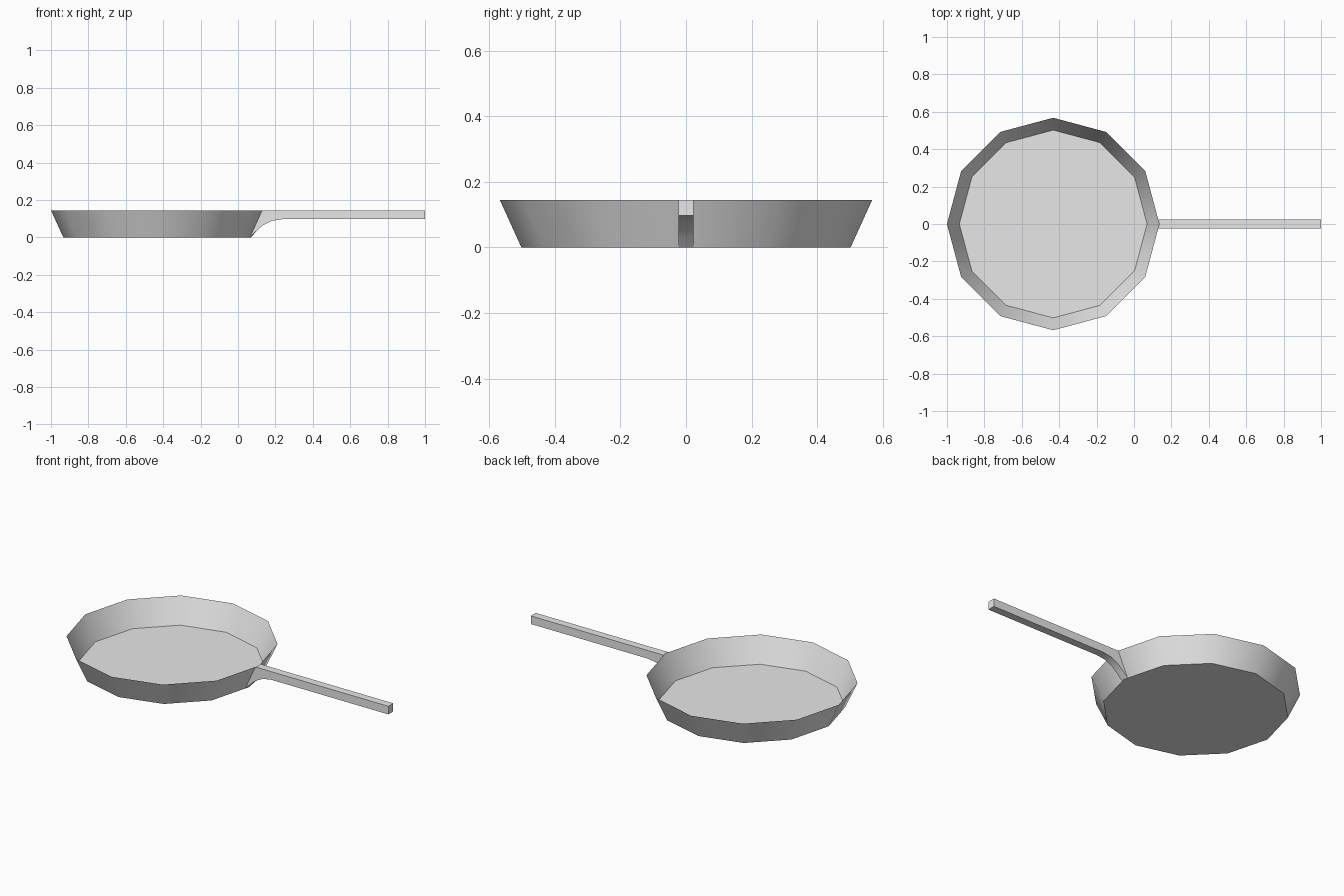
import bpy
import bmesh
import math

cube = bpy.data.objects.get("Cube")
if cube:
    bpy.data.objects.remove(cube, do_unlink=True)

SIDES = 12
CENTRE_X = -0.432
FLOOR_R, RIM_R = 0.502, 0.568
HEIGHT = 0.145
HALF_W = 0.023

grey = bpy.data.materials.new("light grey metal")
grey.use_nodes = True
grey.diffuse_color = (0.8, 0.8, 0.8, 1)
grey.node_tree.nodes["Principled BSDF"].inputs["Base Color"].default_value = (0.8, 0.8, 0.8, 1)


def finish(name, bm):
    mesh = bpy.data.meshes.new(name)
    bm.to_mesh(mesh)
    bm.free()
    mesh.materials.append(grey)
    obj = bpy.data.objects.new(name, mesh)
    bpy.context.collection.objects.link(obj)
    bpy.ops.object.select_all(action="DESELECT")
    bpy.context.view_layer.objects.active = obj
    obj.select_set(True)
    bpy.ops.object.shade_smooth_by_angle(angle=math.radians(35))
    return obj


def ring(bm, radius, z):
    angles = [2 * math.pi * i / SIDES for i in range(SIDES)]
    return [bm.verts.new((CENTRE_X + radius * math.cos(a), radius * math.sin(a), z))
            for a in angles]


# Pan: a thin sheet with a flat floor and a flared wall
bm = bmesh.new()
floor, rim = ring(bm, FLOOR_R, 0), ring(bm, RIM_R, HEIGHT)
bm.faces.new(floor[::-1])
for i in range(SIDES):
    j = (i + 1) % SIDES
    bm.faces.new((floor[i], floor[j], rim[j], rim[i]))
finish("pan", bm)

# Handle: side profile swept across its width, fitted to the corner of the wall
wall_foot, wall_top = CENTRE_X + FLOOR_R, CENTRE_X + RIM_R
profile = [(wall_foot, 0), (0.10, 0.035), (0.135, 0.066), (0.18, 0.088),
           (0.235, 0.097), (1, 0.097), (1, HEIGHT), (wall_top, HEIGHT)]
bm = bmesh.new()
rows = []
for y in (-HALF_W, 0, HALF_W):
    setback = abs(y) * math.tan(math.pi / SIDES)
    last = len(profile) - 1
    rows.append([bm.verts.new((x - (setback if k in (0, last) else 0), y, z))
                 for k, (x, z) in enumerate(profile)])
for a, b in zip(rows, rows[1:]):
    for k in range(len(profile) - 1):
        bm.faces.new((a[k], b[k], b[k + 1], a[k + 1]))
bm.faces.new(rows[0])
bm.faces.new(rows[-1][::-1])
bmesh.ops.recalc_face_normals(bm, faces=bm.faces)
finish("handle", bm)
